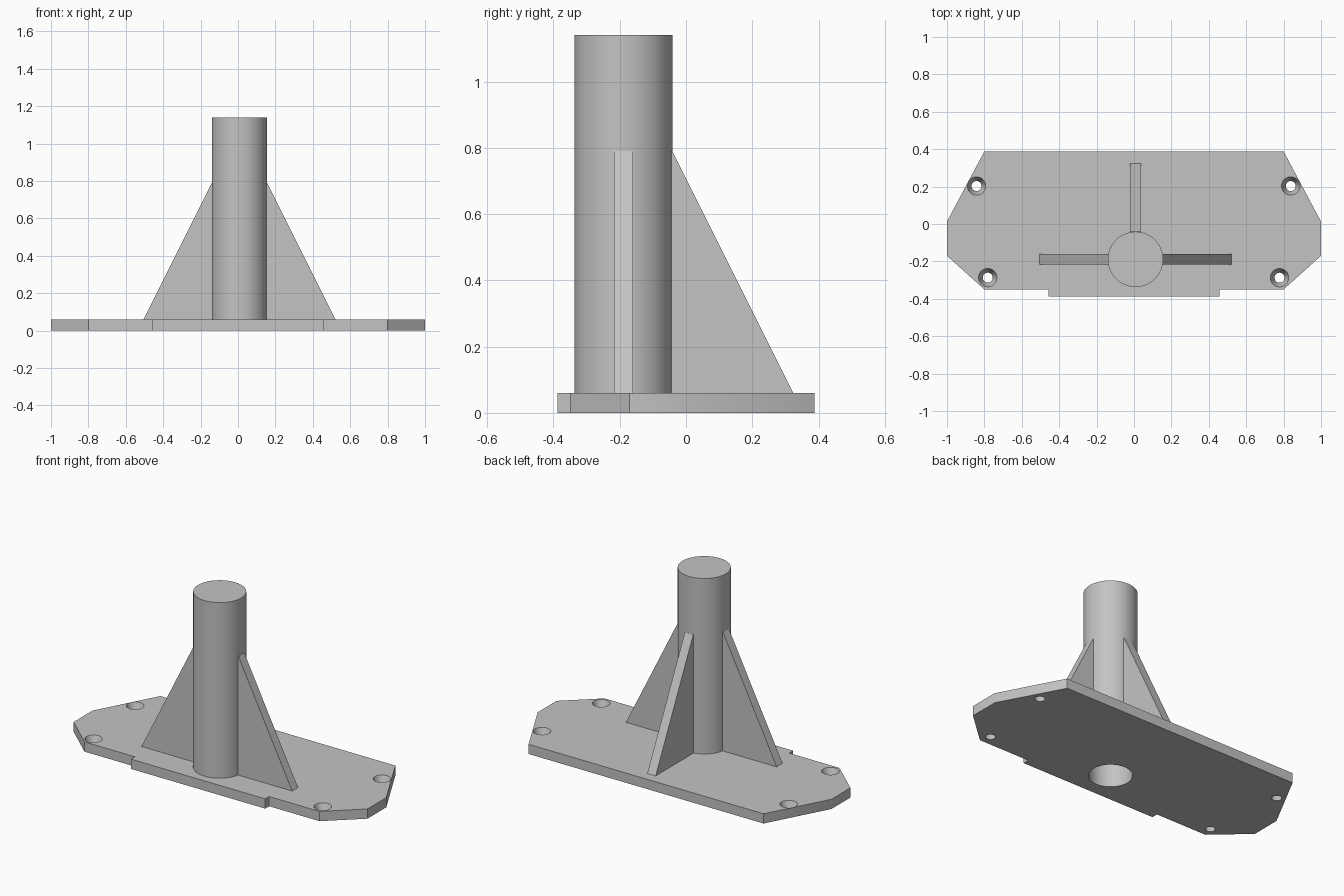
import bpy, bmesh, math
from mathutils import Matrix

cube = bpy.data.objects.get("Cube")
if cube:
    bpy.data.objects.remove(cube, do_unlink=True)

PLATE_TOP = 0.06
POST_X, POST_Y, POST_R, POST_TOP = 0.008, -0.189, 0.148, 1.14
RIB_TOP, RIB_REACH, RIB_THICK = 0.79, 0.513, 0.057

grey = bpy.data.materials.new("Plain grey")
grey.use_nodes = True
grey.diffuse_color = (0.55, 0.55, 0.55, 1)
grey.node_tree.nodes["Principled BSDF"].inputs["Base Color"].default_value = grey.diffuse_color


def make_object(name, bm):
    bmesh.ops.recalc_face_normals(bm, faces=bm.faces)
    mesh = bpy.data.meshes.new(name)
    bm.to_mesh(mesh)
    bm.free()
    mesh.materials.append(grey)
    obj = bpy.data.objects.new(name, mesh)
    bpy.context.collection.objects.link(obj)
    return obj


def prism(name, outline, offset):
    """Extrude a closed outline of 3D points along an offset."""
    bm = bmesh.new()
    face = bm.faces.new([bm.verts.new(p) for p in outline])
    new = bmesh.ops.extrude_face_region(bm, geom=[face])["geom"]
    moved = [v for v in new if isinstance(v, bmesh.types.BMVert)]
    bmesh.ops.translate(bm, vec=offset, verts=moved)
    return make_object(name, bm)


def cone(name, x, y, z0, z1, r0, r1, sides):
    bm = bmesh.new()
    bmesh.ops.create_cone(bm, cap_ends=True, segments=sides, radius1=r0, radius2=r1,
                          depth=z1 - z0, matrix=Matrix.Translation((x, y, (z0 + z1) / 2)))
    return make_object(name, bm)


def cut(target, cutter):
    mod = target.modifiers.new("cut", "BOOLEAN")
    mod.operation = "DIFFERENCE"
    mod.solver = "EXACT"
    mod.object = cutter
    bpy.context.view_layer.objects.active = target
    bpy.ops.object.modifier_apply(modifier=mod.name)


# Base plate with chamfered corners and a shallow front tab
half = [(0.8, 0.388), (1, 0.013), (1, -0.17), (0.8, -0.35), (0.457, -0.35), (0.457, -0.388)]
outline = half + [(-x, y) for x, y in reversed(half)]
plate = prism("base_plate", [(x, y, 0) for x, y in outline], (0, 0, PLATE_TOP))

# Upright post
post = cone("post", POST_X, POST_Y, PLATE_TOP, POST_TOP, POST_R, POST_R, 64)

# Blind bore from below, through the plate and up the post
bore = cone("bore_cutter", POST_X, POST_Y, -0.1, POST_TOP - 0.03, 0.12, 0.12, 64)
cut(plate, bore)
cut(post, bore)
cutters = [bore]

# Tapered screw holes
for x, y in ((0.84, 0.203), (0.78, -0.287)):
    for side in (-1, 1):
        hole = cone("screw_hole_cutter", side * x - 0.002, y, -0.01, PLATE_TOP + 0.01,
                    0.023, 0.053, 32)
        cut(plate, hole)
        cutters.append(hole)
for cutter in cutters:
    bpy.data.objects.remove(cutter, do_unlink=True)

# Triangular stiffening ribs on the left, back and right of the post
ribs = []
inner = POST_R - 0.012
for name, angle in (("left_rib", 0), ("back_rib", 90), ("right_rib", 180)):
    t = RIB_THICK / 2
    profile = [(inner, -t, PLATE_TOP), (RIB_REACH, -t, PLATE_TOP),
               (POST_R, -t, RIB_TOP), (inner, -t, RIB_TOP)]
    rib = prism(name, profile, (0, RIB_THICK, 0))
    rib.data.transform(Matrix.Translation((POST_X, POST_Y, 0))
                       @ Matrix.Rotation(math.radians(angle), 4, "Z"))
    ribs.append(rib)

# Smooth round walls, crisp edges
for obj in bpy.context.view_layer.objects:
    obj.select_set(obj in (plate, post))
bpy.context.view_layer.objects.active = plate
bpy.ops.object.shade_smooth_by_angle(angle=math.radians(30))
